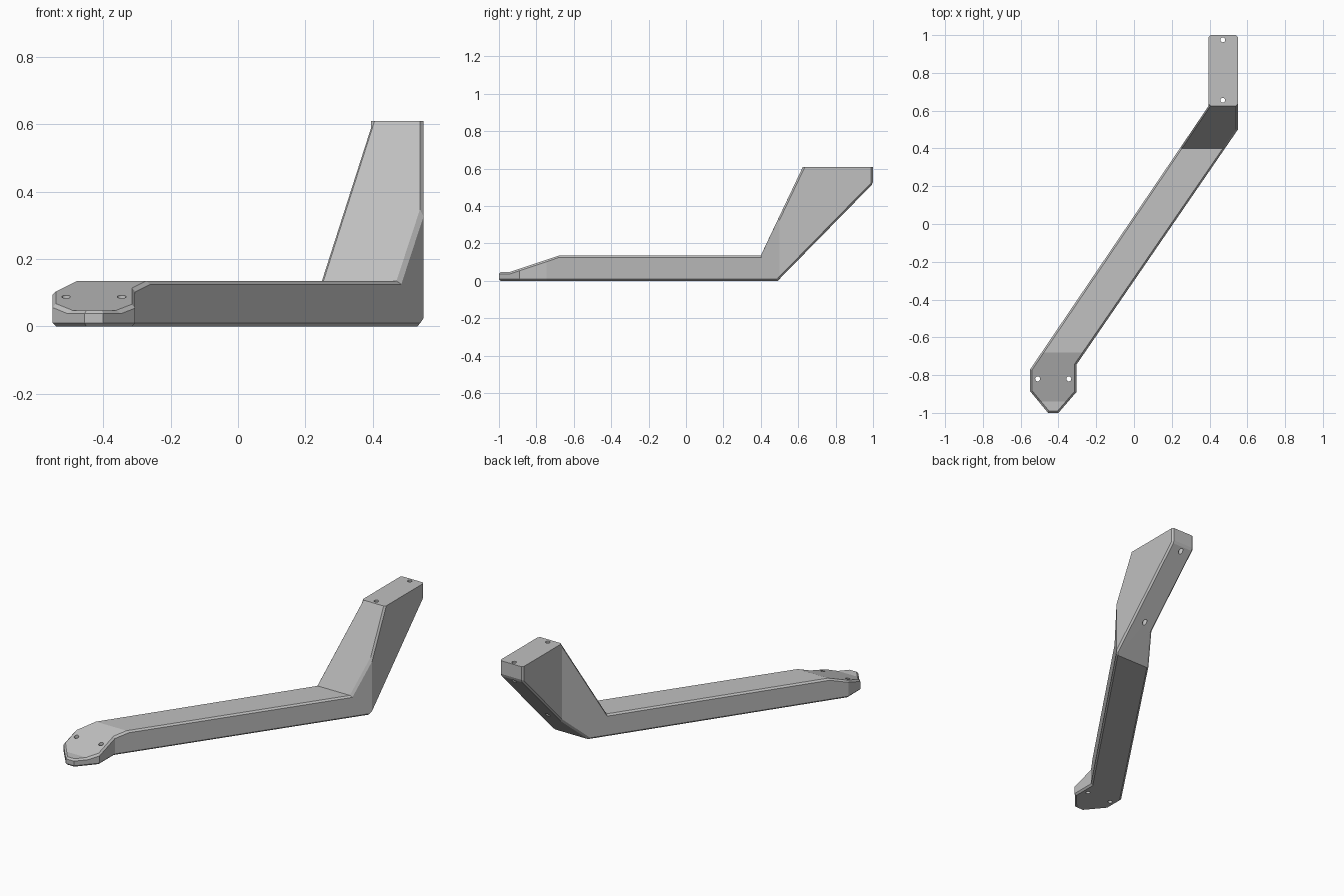
import bpy, bmesh
from mathutils import Vector

cube = bpy.data.objects.get("Cube")
if cube:
    bpy.data.objects.remove(cube, do_unlink=True)

grey = bpy.data.materials.new("plain grey")
grey.use_nodes = True
grey.diffuse_color = (0.53, 0.53, 0.53, 1)
grey.node_tree.nodes["Principled BSDF"].inputs["Base Color"].default_value = (0.53, 0.53, 0.53, 1)


def prism(name, points, depth):
    """Extrude a closed outline of 3D points along a vector."""
    bm = bmesh.new()
    face = bm.faces.new([bm.verts.new(p) for p in points])
    top = bmesh.ops.extrude_face_region(bm, geom=[face])["geom"]
    bmesh.ops.translate(bm, vec=Vector(depth),
                        verts=[v for v in top if isinstance(v, bmesh.types.BMVert)])
    bmesh.ops.recalc_face_normals(bm, faces=bm.faces[:])
    mesh = bpy.data.meshes.new(name)
    bm.to_mesh(mesh)
    bm.free()
    obj = bpy.data.objects.new(name, mesh)
    bpy.context.scene.collection.objects.link(obj)
    return obj


def boolean(obj, cutter, operation):
    """Apply a boolean and discard the cutter."""
    mod = obj.modifiers.new(operation, 'BOOLEAN')
    mod.operation, mod.solver, mod.object = operation, 'EXACT', cutter
    cutter.hide_render = True
    bpy.context.view_layer.update()
    graph = bpy.context.evaluated_depsgraph_get()
    mesh = bpy.data.meshes.new_from_object(obj.evaluated_get(graph))
    obj.modifiers.clear()
    obj.data = mesh
    bpy.data.objects.remove(cutter, do_unlink=True)


# Plan outline: cranked arm with a pointed foot and a straight mounting end
plan = [(-0.55, -0.77), (-0.55, -0.885), (-0.455, -1), (-0.4, -1), (-0.305, -0.89),
        (-0.305, -0.745), (0.55, 0.50), (0.55, 1), (0.395, 1), (0.395, 0.625)]
# Side profile: tapered foot, level beam, sloping upright
profile = [(-1.1, 0), (0.49, 0), (1.1, 0.622), (1.1, 0.61), (0.625, 0.61),
           (0.40, 0.135), (-0.68, 0.135), (-0.94, 0.048), (-1.1, 0.048)]
profile[2:4] = [(1.05, 0.571), (1.05, 0.61)]

bracket = prism("bracket_arm", [(x, y, -0.1) for x, y in plan], (0, 0, 1))
boolean(bracket, prism("side_cutter", [(-0.8, y, z) for y, z in profile], (1.6, 0, 0)), 'INTERSECT')

# Chamfer the rims between walls and sloping or level faces, and the rear corners
bm = bmesh.new()
bm.from_mesh(bracket.data)
bmesh.ops.remove_doubles(bm, verts=bm.verts[:], dist=0.0005)
bmesh.ops.dissolve_limit(bm, angle_limit=0.01, verts=bm.verts[:], edges=bm.edges[:])
bm.normal_update()
rims = []
for e in bm.edges:
    if len(e.link_faces) != 2:
        continue
    walls = [abs(f.normal.z) < 0.01 for f in e.link_faces]
    on_pad = all(v.co.z > 0.605 for v in e.verts)
    rear_corner = all(v.co.y > 0.99 for v in e.verts) and all(walls)
    if (walls[0] != walls[1] and not on_pad) or rear_corner:
        rims.append(e)
bmesh.ops.bevel(bm, geom=rims, offset=0.01, offset_type='OFFSET', segments=1,
                profile=0.5, affect='EDGES', clamp_overlap=True)
bmesh.ops.recalc_face_normals(bm, faces=bm.faces[:])
bm.to_mesh(bracket.data)
bm.free()

# Screw holes through the foot and the mounting end
for x, y in [(-0.51, -0.82), (-0.345, -0.82), (0.47, 0.975), (0.47, 0.655)]:
    bpy.ops.mesh.primitive_cylinder_add(vertices=24, radius=0.013, depth=2, location=(x, y, 0.3))
    boolean(bracket, bpy.context.object, 'DIFFERENCE')

bracket.data.name = "bracket_arm"
bracket.data.materials.clear()
bracket.data.materials.append(grey)
for p in bracket.data.polygons:
    p.material_index = 0
    p.use_smooth = False
